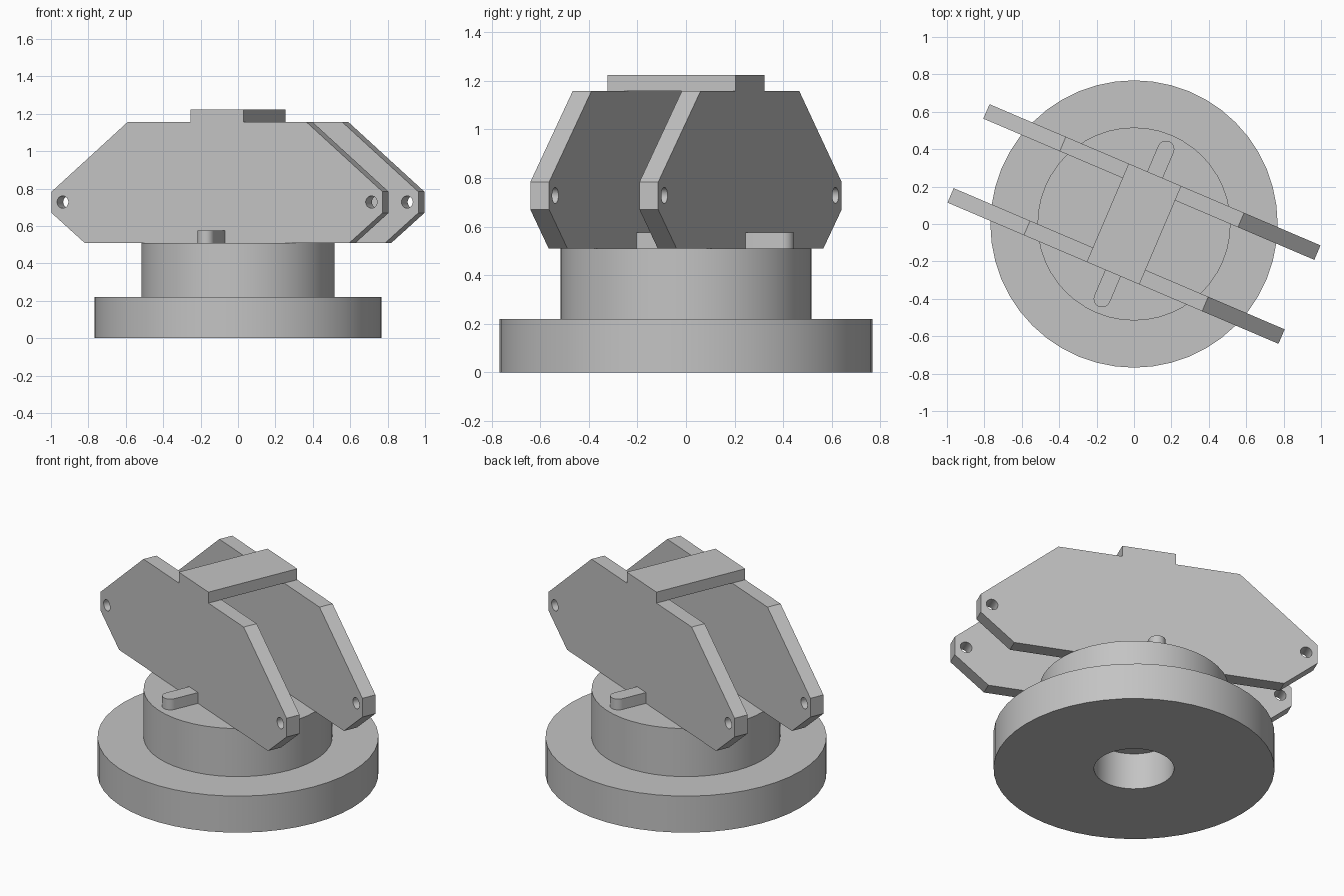
import bpy
import bmesh
from math import pi, cos, sin, radians
from mathutils import Matrix

cube = bpy.data.objects.get("Cube")
if cube:
    bpy.data.objects.remove(cube, do_unlink=True)

GREY = (0.55, 0.55, 0.55, 1)
grey = bpy.data.materials.new("plain_grey")
grey.use_nodes = True
grey.diffuse_color = GREY
grey.node_tree.nodes["Principled BSDF"].inputs["Base Color"].default_value = GREY

TURN = Matrix.Rotation(radians(-23.1), 4, 'Z')    # heading of the upper assembly
UPRIGHT = Matrix.Rotation(pi / 2, 4, 'X')         # stands a flat profile up


def arc(x, y, r, start=0, sweep=2 * pi, steps=48):
    return [(x + r * cos(start + sweep * i / steps),
             y + r * sin(start + sweep * i / steps)) for i in range(steps)]


def extrude(name, loops, thickness, matrix):
    """Extrude closed outlines (inner ones become holes), centred on the profile plane."""
    curve = bpy.data.curves.new(name, 'CURVE')
    curve.dimensions = '2D'
    curve.fill_mode = 'BOTH'
    curve.extrude = thickness / 2
    for loop in loops:
        spline = curve.splines.new('POLY')
        spline.points.add(len(loop) - 1)
        for point, (x, y) in zip(spline.points, loop):
            point.co = (x, y, 0, 1)
        spline.use_cyclic_u = True
    obj = bpy.data.objects.new(name, curve)
    bpy.context.collection.objects.link(obj)
    bpy.ops.object.select_all(action='DESELECT')
    obj.select_set(True)
    bpy.context.view_layer.objects.active = obj
    bpy.ops.object.convert(target='MESH')
    obj = bpy.context.view_layer.objects.active
    obj.name = name
    # Weld caps to walls so the shading is continuous
    bm = bmesh.new()
    bm.from_mesh(obj.data)
    bmesh.ops.remove_doubles(bm, verts=bm.verts, dist=0.0001)
    bmesh.ops.recalc_face_normals(bm, faces=bm.faces)
    bm.to_mesh(obj.data)
    bm.free()
    obj.data.transform(matrix)
    obj.data.materials.clear()
    obj.data.materials.append(grey)
    bpy.ops.object.shade_smooth_by_angle(angle=radians(30))
    return obj


def lift(z):
    return Matrix.Translation((0, 0, z))


# Base flange with a blind bore underneath, and the turntable drum on it
extrude("base_flange", [arc(0, 0, 0.768), arc(0, 0, 0.219)], 0.22, lift(0.11))
extrude("turntable_drum", [arc(0, 0, 0.516)], 0.29, lift(0.365))

# Round-ended pointer key lying across the drum
key = arc(0, 0.435, 0.045, 0, pi, 16) + [(-0.045, 0.435)]
key += [(-x, -y) for x, y in key]
extrude("pointer_key", [key], 0.065, TURN @ lift(0.5425))

# Two parallel side plates with a pin hole at each tip
half = [(0.77, 0.51), (0.962, 0.67), (0.962, 0.783), (0.518, 1.157)]
outline = half + [(-x, z) for x, z in reversed(half)]
holes = [arc(side * 0.897, 0.728, 0.033, steps=24) for side in (-1, 1)]
for name, y in (("front_plate", -0.244), ("back_plate", 0.244)):
    extrude(name, [outline] + holes, 0.084,
            TURN @ Matrix.Translation((0, y, 0)) @ UPRIGHT)

# Flat bar bridging the plate tops
bar = [(-0.153, -0.286), (0.153, -0.286), (0.153, 0.286), (-0.153, 0.286)]
extrude("bridge_bar", [bar], 0.066, TURN @ lift(1.19))
